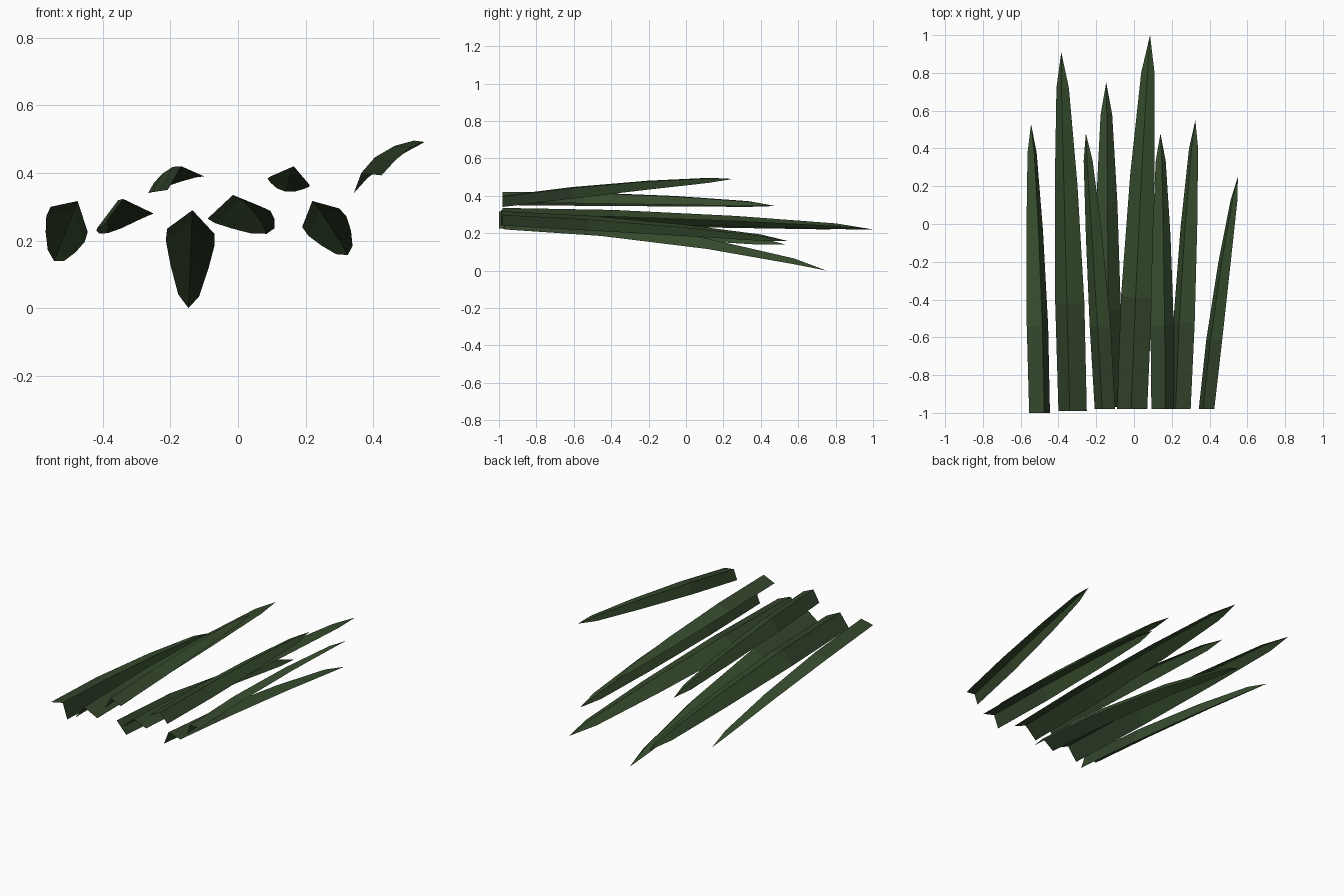
import bpy
from mathutils import Vector

if "Cube" in bpy.data.objects:
    bpy.data.objects.remove(bpy.data.objects["Cube"])


def material(name, rgb):
    m = bpy.data.materials.new(name)
    m.diffuse_color = (*rgb, 1)
    m.use_nodes = True
    m.node_tree.nodes["Principled BSDF"].inputs["Base Color"].default_value = m.diffuse_color
    return m


leaf = material("leaf green", (0.038, 0.074, 0.027))
base = material("dark leaf base green", (0.033, 0.060, 0.025))

# Stations along each blade and the relative width there
STATIONS = [(0, 1.0), (0.3, 1.03), (0.63, 0.8), (0.9, 0.44)]


def blade(name, y0, left, ridge, right, tip, arch=0.04):
    """Folded leaf sheet: a three-point roof section swept to a pointed tip."""
    section = [Vector((p[0], y0, p[1])) for p in (left, ridge, right)]
    mid = (section[0] + section[2]) / 2
    tip = Vector(tip)
    d = tip - mid
    verts, faces = [], []
    for t, w in STATIONS:
        c = mid + Vector((d.x * (0.75 * t + 0.25 * t * t),
                          d.y * t,
                          d.z * t + arch * t * (1 - t)))
        verts += [c + (p - mid) * w for p in section]
    verts.append(tip)
    for i in range(len(STATIONS) - 1):
        for j in range(2):
            a = i * 3 + j
            faces.append((a, a + 1, a + 4, a + 3))
    n = len(verts) - 1
    faces += [(n - 3, n - 2, n), (n - 2, n - 1, n)]
    me = bpy.data.meshes.new(name)
    me.from_pydata(verts, [], [f[::-1] for f in faces])
    me.materials.append(leaf)
    me.materials.append(base)
    for p in me.polygons:           # first segment is the darker base
        p.material_index = 1 if p.index < 2 else 0
    ob = bpy.data.objects.new(name, me)
    bpy.context.collection.objects.link(ob)


# Lower row of blades
blade("blade_far_left", -1.0, (-.555, .30), (-.475, .317), (-.445, .225), (-.545, .53, .14))
blade("blade_left", -.99, (-.40, .243), (-.34, .323), (-.25, .28), (-.385, .91, .222), .03)
blade("blade_drooping", -.97, (-.21, .235), (-.135, .29), (-.07, .22), (-.147, .75, 0), .16)
blade("blade_centre", -.98, (-.09, .265), (-.015, .335), (.07, .30), (.085, 1.0, .22), .03)
blade("blade_right", -.98, (.19, .24), (.22, .317), (.30, .295), (.325, .55, .157))
# Upper row of blades
blade("blade_upper_left", -.98, (-.208, .35), (-.168, .42), (-.10, .39), (-.255, .48, .345), .02)
blade("blade_upper_right", -.98, (.092, .388), (.165, .42), (.212, .365), (.14, .48, .345), .02)
blade("blade_far_right", -.98, (.343, .34), (.365, .40), (.425, .393), (.55, .25, .49), .04)
